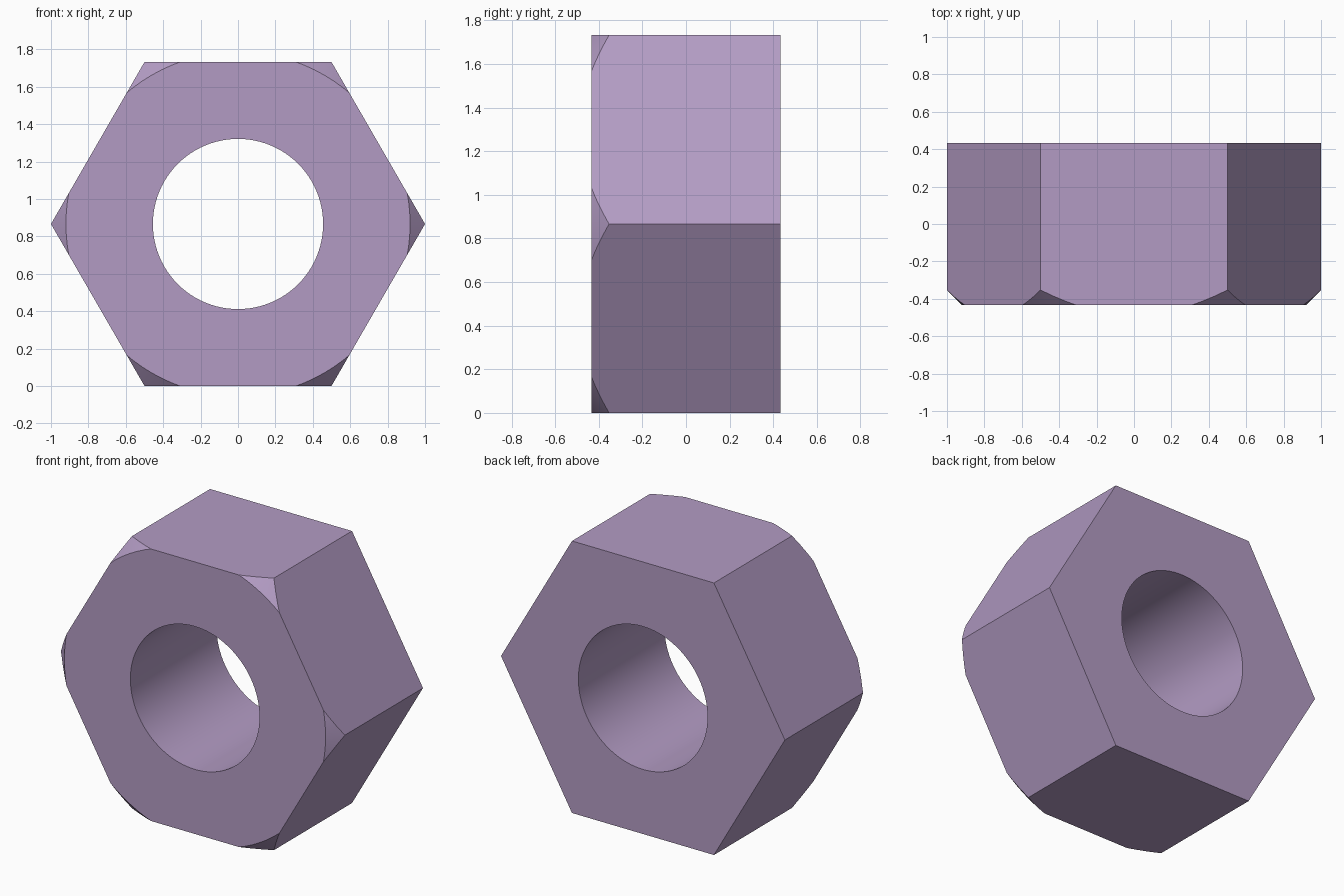
import bpy
from math import radians, sqrt

if "Cube" in bpy.data.objects:
    bpy.data.objects.remove(bpy.data.objects["Cube"])

APOTHEM = sqrt(3) / 2      # hexagon with corner radius 1
HALF = 0.433               # half thickness along y
TILT = (radians(-90), radians(30), 0)   # axis along y, corners on +-x


def cone(name, sides, front_r, back_r, y0, y1):
    """Solid of revolution along y, from y0 (front) to y1 (back)."""
    bpy.ops.mesh.primitive_cone_add(
        vertices=sides, radius1=front_r, radius2=back_r, depth=y1 - y0,
        location=(0, (y0 + y1) / 2, APOTHEM), rotation=TILT)
    obj = bpy.context.object
    obj.name = name
    return obj


def boolean(target, cutter, operation):
    mod = target.modifiers.new(cutter.name, 'BOOLEAN')
    mod.operation = operation
    mod.solver = 'EXACT'
    mod.object = cutter
    bpy.context.view_layer.objects.active = target
    bpy.ops.object.modifier_apply(modifier=mod.name)
    bpy.data.objects.remove(cutter)


# Hexagonal body
nut = cone("hex_nut", 6, 1, 1, -HALF, HALF)

# 45 degree conical chamfer on the front corners only
boolean(nut, cone("chamfer_cone", 96, 0.92, 1.96, -HALF, -HALF + 1.04), 'INTERSECT')

# Round bore right through
boolean(nut, cone("bore_cutter", 96, 0.455, 0.455, -1, 1), 'DIFFERENCE')

# Smooth bore and chamfer, crisp edges elsewhere
bpy.ops.object.select_all(action='DESELECT')
nut.select_set(True)
bpy.context.view_layer.objects.active = nut
bpy.ops.object.shade_smooth_by_angle(angle=radians(20))

mat = bpy.data.materials.new("lavender")
mat.diffuse_color = (0.45, 0.33, 0.55, 1)
mat.use_nodes = True
mat.node_tree.nodes["Principled BSDF"].inputs["Base Color"].default_value = mat.diffuse_color
nut.data.materials.clear()
nut.data.materials.append(mat)
